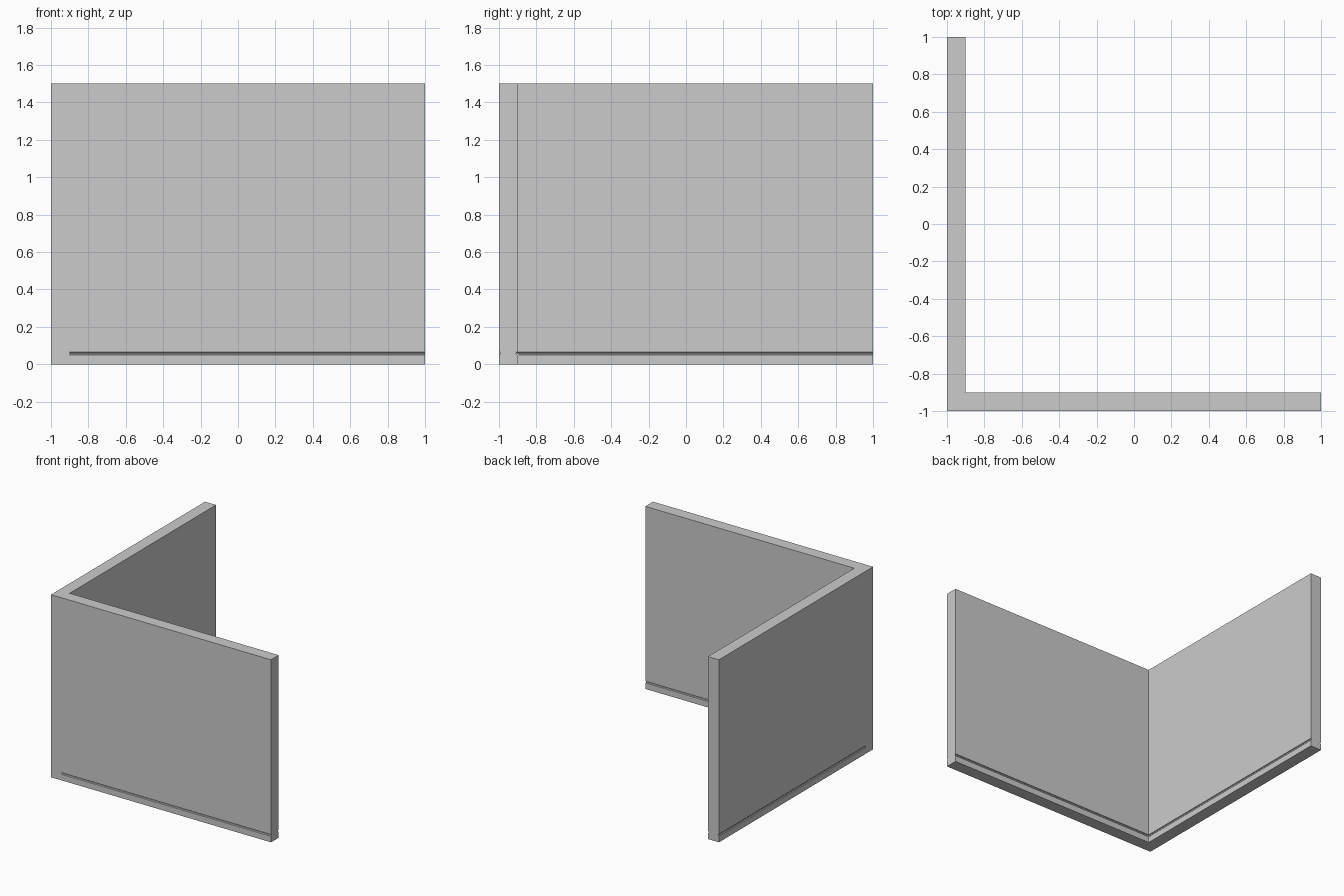
import bpy, bmesh
from math import pi

if "Cube" in bpy.data.objects:
    bpy.data.objects.remove(bpy.data.objects["Cube"])

# L-shaped corner wall, extruded from its floor plan
plan = [(-1, -1), (1, -1), (1, -0.9), (-0.9, -0.9), (-0.9, 1), (-1, 1)]
bm = bmesh.new()
face = bm.faces.new([bm.verts.new((x, y, 0)) for x, y in plan])
ext = bmesh.ops.extrude_face_region(bm, geom=[face])
bmesh.ops.translate(bm, vec=(0, 0, 1.5),
                    verts=[v for v in ext["geom"] if isinstance(v, bmesh.types.BMVert)])
bmesh.ops.recalc_face_normals(bm, faces=bm.faces)
mesh = bpy.data.meshes.new("corner_wall")
bm.to_mesh(mesh)
bm.free()
wall = bpy.data.objects.new("corner_wall", mesh)
bpy.context.collection.objects.link(wall)


def cut_groove(name, axis, offset, start):
    """Cut a thin rounded groove along the wall face at the given offset."""
    end = 1.05
    mid = (start + end) / 2
    along_x = axis == "X"
    loc = (mid, offset, 0.058) if along_x else (offset, mid, 0.058)
    rot = (0, pi / 2, 0) if along_x else (pi / 2, 0, 0)
    bpy.ops.mesh.primitive_cylinder_add(vertices=8, radius=0.0085, depth=end - start,
                                        location=loc, rotation=rot)
    cutter = bpy.context.object
    cutter.name = name
    mod = wall.modifiers.new(name, "BOOLEAN")
    mod.operation = "DIFFERENCE"
    mod.solver = "EXACT"
    mod.object = cutter
    bpy.context.view_layer.objects.active = wall
    bpy.ops.object.modifier_apply(modifier=name)
    bpy.data.objects.remove(cutter, do_unlink=True)


# Skirting grooves: outer faces stop short of the corner, inner faces meet in it
for axis in "XY":
    cut_groove("outer_groove_" + axis, axis, -1.0, -0.9)
    cut_groove("inner_groove_" + axis, axis, -0.9, -0.905)
